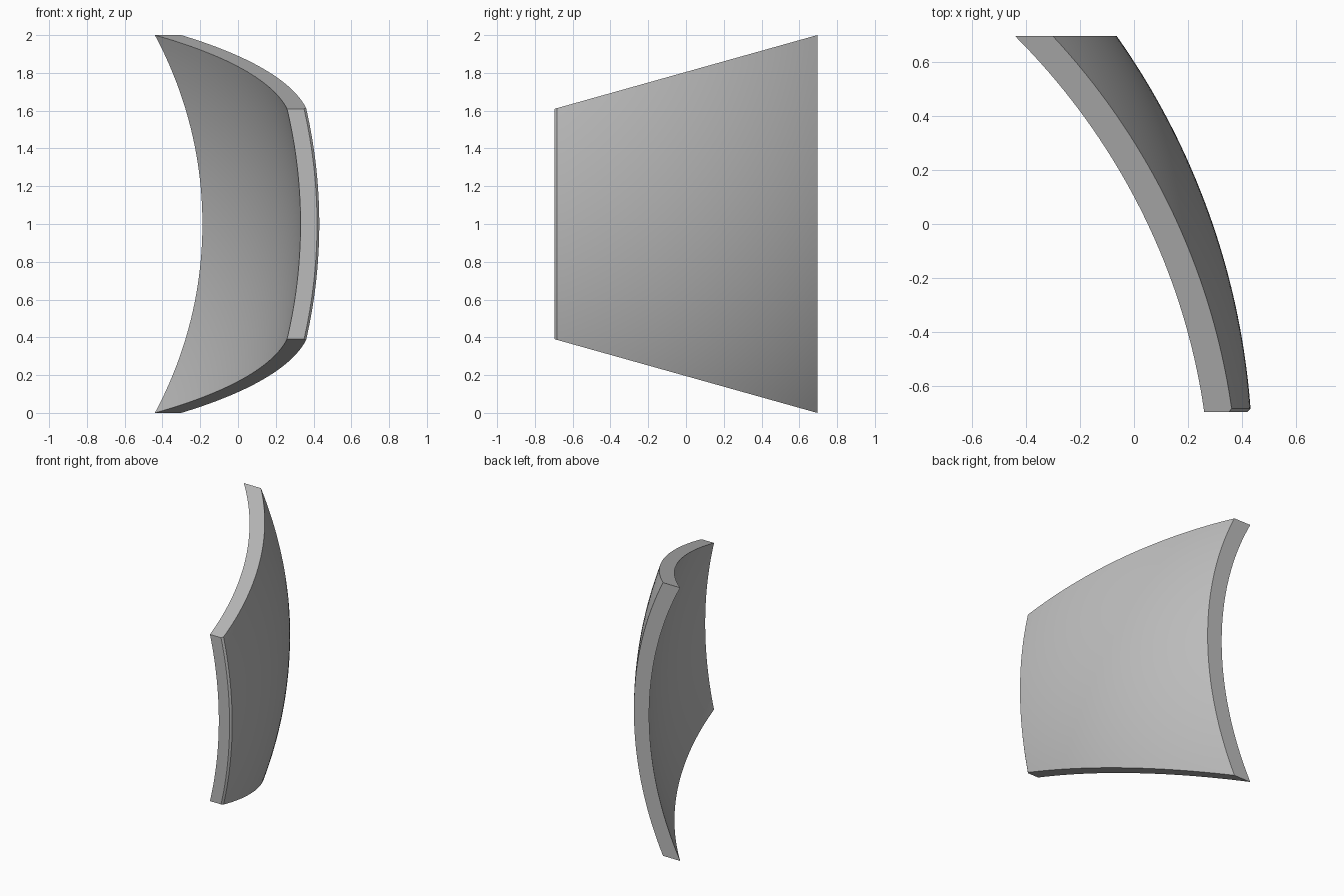
import bpy
import bmesh
from math import sqrt, radians

cube = bpy.data.objects.get("Cube")
if cube:
    bpy.data.objects.remove(cube, do_unlink=True)

CENTRE_X, CENTRE_Y = -2.3, -0.886      # centre of both concentric spheres
OUTER_R, INNER_R = 2.738, 2.638
FRONT, BACK, CHAMFER = -0.695, 0.695, 0.013
STEPS = 40

mat = bpy.data.materials.new("plain grey")
mat.use_nodes = True
grey = (0.5, 0.5, 0.5, 1)
mat.diffuse_color = grey
mat.node_tree.nodes["Principled BSDF"].inputs["Base Color"].default_value = grey

bm = bmesh.new()
# Stations from front to back, with a narrow first strip for the chamfer
start = FRONT + CHAMFER
stations = [FRONT] + [start + (BACK - start) * i / STEPS for i in range(STEPS + 1)]


def sheet(radius, chamfer):
    """Spherical sheet whose height tapers towards the front."""
    rows = []
    for i, y in enumerate(stations):
        half = 0.61 + 0.39 * (y - FRONT) / (BACK - FRONT)
        inset = chamfer if i == 0 else 0
        row = []
        for j in range(STEPS + 1):
            dz = half * (2 * j / STEPS - 1)
            x = CENTRE_X + sqrt(radius**2 - (y - CENTRE_Y)**2 - dz**2) - inset
            row.append(bm.verts.new((x, y, 1 + dz)))
        rows.append(row)
    for a, b in zip(rows, rows[1:]):
        for j in range(STEPS):
            bm.faces.new((a[j], b[j], b[j + 1], a[j + 1]))
    return rows


def border(rows):
    """Closed loop around the sheet."""
    return (rows[0][:-1] + [r[-1] for r in rows[:-1]]
            + rows[-1][:0:-1] + [r[0] for r in rows[:0:-1]])


# Outer and inner skins, joined by the rim
outer = border(sheet(OUTER_R, CHAMFER))
inner = border(sheet(INNER_R, 0))
for k in range(len(outer)):
    n = (k + 1) % len(outer)
    bm.faces.new((outer[k], outer[n], inner[n], inner[k]))
bmesh.ops.recalc_face_normals(bm, faces=bm.faces)

mesh = bpy.data.meshes.new("curved_panel")
bm.to_mesh(mesh)
bm.free()
mesh.materials.append(mat)
panel = bpy.data.objects.new("curved_panel", mesh)
bpy.context.collection.objects.link(panel)

# Smooth skins with crisp rim edges
bpy.ops.object.select_all(action="DESELECT")
panel.select_set(True)
bpy.context.view_layer.objects.active = panel
bpy.ops.object.shade_smooth_by_angle(angle=radians(30))
